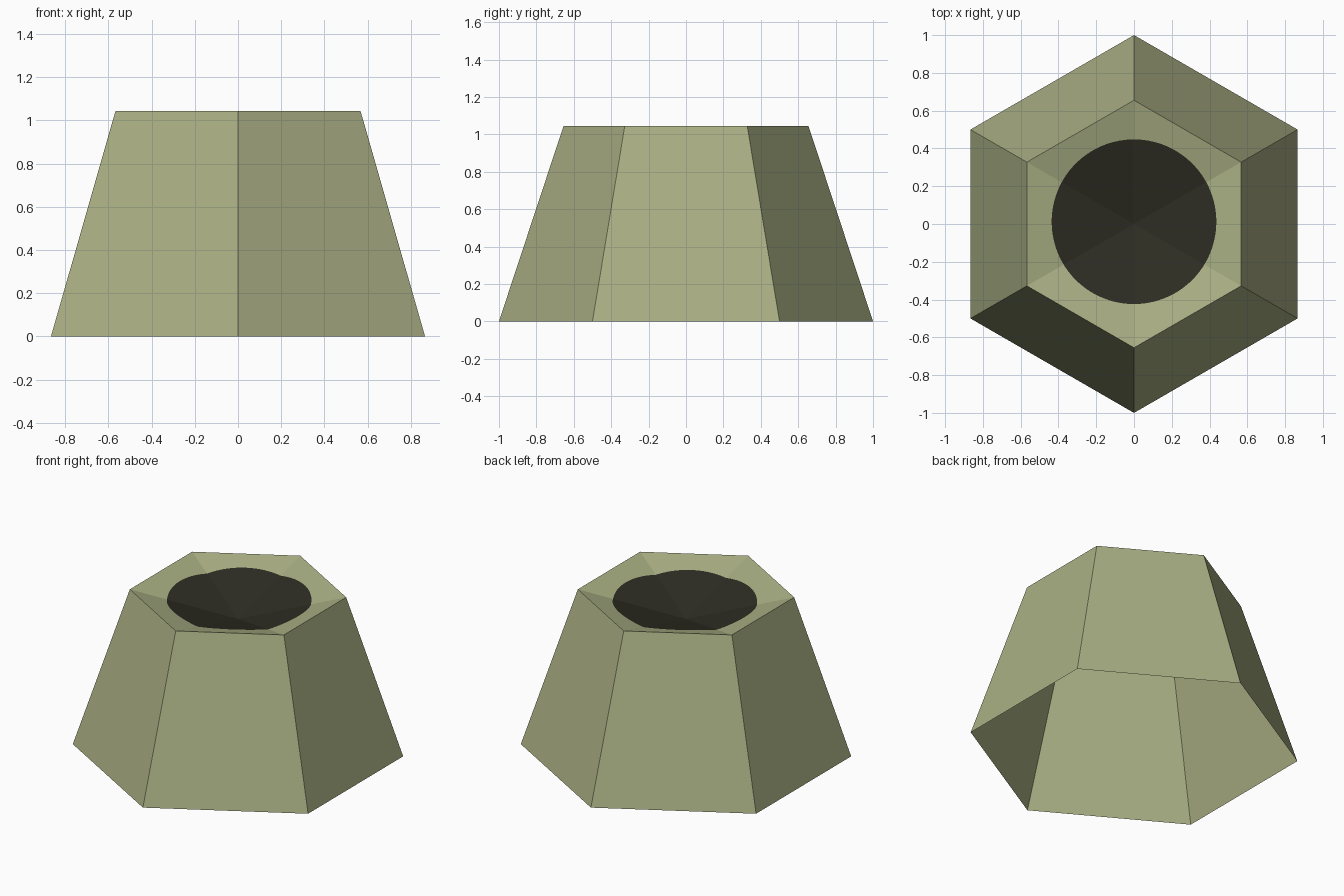
import bpy, bmesh
from math import sin, cos, pi, sqrt

if "Cube" in bpy.data.objects:
    bpy.data.objects.remove(bpy.data.objects["Cube"])

HEIGHT, R_BASE, R_TOP = 1.044, 1.0, 0.655
DEPTH = 0.17                       # how far the crater dips below the rim
POOL_R, POOL_Y = 0.436, 0.012      # dark disc painted in the crater
STEPS = 16                         # subdivisions per hexagon side


def material(name, rgb):
    m = bpy.data.materials.new(name)
    m.diffuse_color = (*rgb, 1)
    m.use_nodes = True
    m.node_tree.nodes["Principled BSDF"].inputs["Base Color"].default_value = m.diffuse_color
    return m


def make_object(name, bm, mats):
    bm.normal_update()
    me = bpy.data.meshes.new(name)
    bm.to_mesh(me)
    bm.free()
    for m in mats:
        me.materials.append(m)
    ob = bpy.data.objects.new(name, me)
    bpy.context.collection.objects.link(ob)
    return ob


def hex_corner(i, r):
    a = pi / 2 + i * pi / 3
    return r * cos(a), r * sin(a)


olive = material("olive stone", (0.40, 0.43, 0.23))
dark = material("dark crater", (0.027, 0.026, 0.017))

# Outer walls: six tapering sides, open at the bottom
bm = bmesh.new()
low = [bm.verts.new((*hex_corner(i, R_BASE), 0)) for i in range(6)]
high = [bm.verts.new((*hex_corner(i, R_TOP), HEIGHT)) for i in range(6)]
for i in range(6):
    j = (i + 1) % 6
    bm.faces.new((low[i], low[j], high[j], high[i]))
make_object("outer_walls", bm, [olive])

# Crater: shallow inverted hexagonal pyramid, cut along the round dark disc
bm = bmesh.new()
apex = bm.verts.new((0, 0, HEIGHT - DEPTH))
rim, disc = [], []
for i in range(6):
    (ax, ay), (bx, by) = hex_corner(i, R_TOP), hex_corner(i + 1, R_TOP)
    for k in range(STEPS):
        t = k / STEPS
        x, y = ax + (bx - ax) * t, ay + (by - ay) * t
        d = sqrt(x * x + y * y)
        # distance from the centre to the disc outline in this direction
        s = POOL_Y * y / d
        f = (s + sqrt(s * s + POOL_R ** 2 - POOL_Y ** 2)) / d
        rim.append(bm.verts.new((x, y, HEIGHT)))
        disc.append(bm.verts.new((x * f, y * f, HEIGHT - DEPTH * (1 - f))))
n = len(rim)
for i in range(n):
    j = (i + 1) % n
    bm.faces.new((rim[i], rim[j], disc[j], disc[i]))
    bm.faces.new((disc[i], disc[j], apex)).material_index = 1
make_object("crater", bm, [olive, dark])
